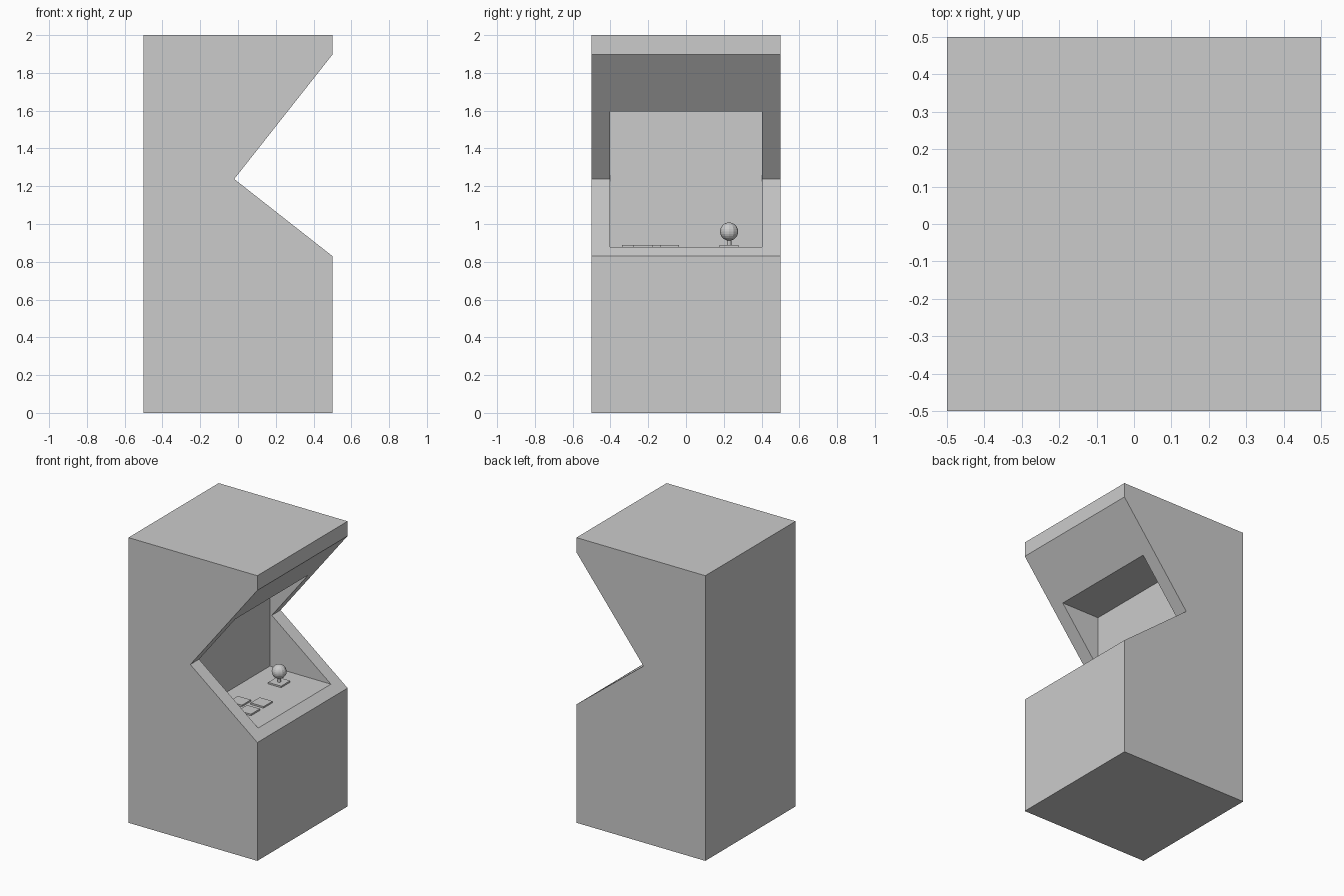
import bpy, bmesh

if "Cube" in bpy.data.objects:
    bpy.data.objects.remove(bpy.data.objects["Cube"])


def finish(name, bm):
    bmesh.ops.recalc_face_normals(bm, faces=bm.faces)
    me = bpy.data.meshes.new(name)
    bm.to_mesh(me)
    bm.free()
    ob = bpy.data.objects.new(name, me)
    bpy.context.collection.objects.link(ob)
    return ob


def extrude_profile(name, pts, half_width):
    """Extrude an x/z outline along y."""
    bm = bmesh.new()
    face = bm.faces.new([bm.verts.new((x, -half_width, z)) for x, z in pts])
    new = bmesh.ops.extrude_face_region(bm, geom=[face])["geom"]
    verts = [g for g in new if isinstance(g, bmesh.types.BMVert)]
    bmesh.ops.translate(bm, vec=(0, 2 * half_width, 0), verts=verts)
    return finish(name, bm)


def box(name, centre, size):
    bm = bmesh.new()
    bmesh.ops.create_cube(bm, size=1)
    bmesh.ops.scale(bm, vec=size, verts=bm.verts)
    bmesh.ops.translate(bm, vec=centre, verts=bm.verts)
    return finish(name, bm)


DECK = 0.878   # height of the control deck

# Cabinet body with wedge-shaped opening
cabinet = extrude_profile("cabinet", [
    (-0.5, 0), (0.5, 0), (0.5, 0.83), (-0.02, 1.238),
    (0.5, 1.897), (0.5, 2), (-0.5, 2)], 0.5)

# Recess for the screen wall and control deck
cutter = box("recess_cutter", (0.2825, 0, (DECK + 1.595) / 2),
             (0.635, 0.806, 1.595 - DECK))
mod = cabinet.modifiers.new("recess", "BOOLEAN")
mod.operation = "DIFFERENCE"
mod.solver = "EXACT"
mod.object = cutter
bpy.context.view_layer.objects.active = cabinet
bpy.ops.object.modifier_apply(modifier="recess")
bpy.data.objects.remove(cutter)

# Staggered square buttons
for i, (x, y) in enumerate([(0.245, -0.088), (0.245, -0.228),
                            (0.12, -0.15), (0.12, -0.289)]):
    box(f"button_{i + 1}", (x, y, DECK + 0.005), (0.1, 0.1, 0.012))

# Joystick: plate, shaft and ball
JX, JY = 0.16, 0.228
box("joystick_plate", (JX, JY, DECK + 0.005), (0.1, 0.1, 0.012))

bm = bmesh.new()
bmesh.ops.create_cone(bm, cap_ends=True, segments=12, radius1=0.012,
                      radius2=0.012, depth=0.06)
bmesh.ops.translate(bm, vec=(JX, JY, DECK + 0.03), verts=bm.verts)
finish("joystick_shaft", bm)

bm = bmesh.new()
bmesh.ops.create_uvsphere(bm, u_segments=12, v_segments=12, radius=0.048)
bmesh.ops.translate(bm, vec=(JX, JY, 0.96), verts=bm.verts)
finish("joystick_ball", bm)
